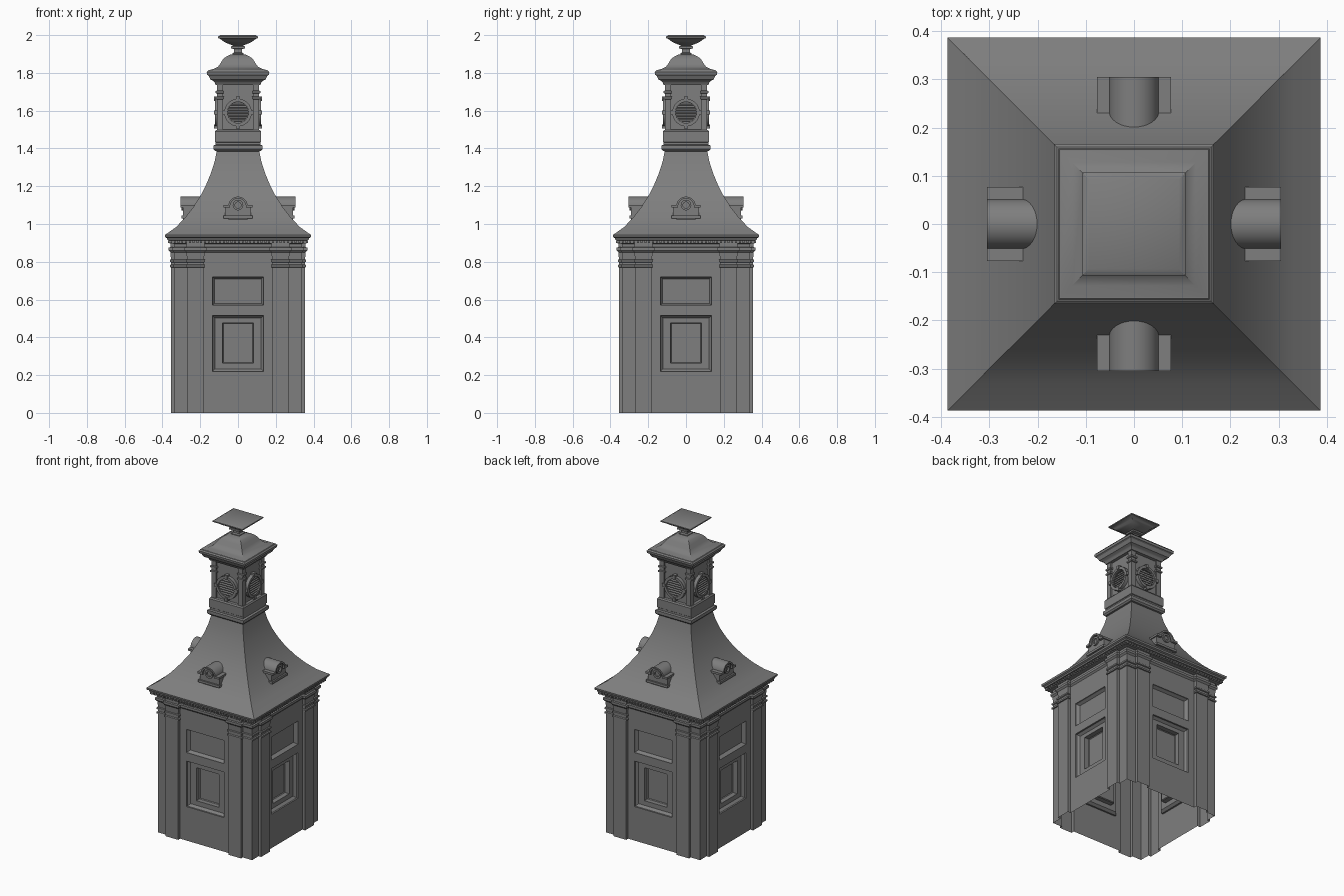
import bpy, bmesh, math
from mathutils import Matrix

if "Cube" in bpy.data.objects:
    bpy.data.objects.remove(bpy.data.objects["Cube"])

stone = bpy.data.materials.new("grey stone")
stone.diffuse_color = (0.21, 0.21, 0.21, 1)
stone.use_nodes = True
stone.node_tree.nodes["Principled BSDF"].inputs["Base Color"].default_value = stone.diffuse_color


# ---------- helpers: every part is a loft; coordinates are (x, outward distance, z) ----------
def loft(loops, caps=(True, True), closed=True, ring=False):
    n = len(loops[0])
    verts = [p for l in loops for p in l]
    faces = []
    m = len(loops)
    for k in range(m if ring else m - 1):
        k2 = (k + 1) % m
        for i in range(n if closed else n - 1):
            j = (i + 1) % n
            faces.append((k * n + i, k * n + j, k2 * n + j, k2 * n + i))
    if not ring and caps[0]:
        faces.append(tuple(range(n))[::-1])
    if not ring and caps[1]:
        faces.append(tuple(range((m - 1) * n, m * n)))
    return verts, faces


def build(name, pieces, four=True, angle=30):
    bm = bmesh.new()
    for verts, faces in pieces:
        for turn in range(4 if four else 1):
            rot = Matrix.Rotation(turn * math.pi / 2, 3, 'Z')
            vs = [bm.verts.new(rot @ bm_vec) for bm_vec in (Matrix.Diagonal((1, -1, 1)) @ vec(p) for p in verts)]
            for f in faces:
                bm.faces.new([vs[i] for i in f])
    bmesh.ops.remove_doubles(bm, verts=bm.verts, dist=0.0002)
    bmesh.ops.recalc_face_normals(bm, faces=bm.faces)
    me = bpy.data.meshes.new(name)
    bm.to_mesh(me)
    bm.free()
    me.materials.append(stone)
    ob = bpy.data.objects.new(name, me)
    bpy.context.collection.objects.link(ob)
    bpy.ops.object.select_all(action='DESELECT')
    ob.select_set(True)
    bpy.context.view_layer.objects.active = ob
    bpy.ops.object.shade_smooth_by_angle(angle=math.radians(angle))
    return ob


def vec(p):
    from mathutils import Vector
    return Vector(p)


def box(x0, x1, d0, d1, z0, z1):
    return loft([[(x0, d, z0), (x1, d, z0), (x1, d, z1), (x0, d, z1)] for d in (d0, d1)])


def square(profile, caps=(False, False)):
    return loft([[(-r, -r, z), (r, -r, z), (r, r, z), (-r, r, z)] for r, z in profile], caps)


def circle(r, d, zc, n=32, arc=2 * math.pi):
    m = n if arc > 6 else n + 1
    return [(r * math.cos(arc * i / n), d, zc + r * math.sin(arc * i / n)) for i in range(m)]


def ring(r0, r1, d0, d1, zc, n=32):
    return loft([circle(r0, d0, zc, n), circle(r0, d1, zc, n), circle(r1, d1, zc, n), circle(r1, d0, zc, n)], ring=True)


def recess(levels):
    return loft([[(-h, d, z0), (h, d, z0), (h, d, z1), (-h, d, z1)] for h, z0, z1, d in levels], (False, True))


# ---------- main body: stepped walls with pilasters, open at the bottom ----------
def plan(o, z):
    half = [(.337 + o, .337 + o), (.27 + o, .337 + o), (.27 + o, .355 + o), (.18 - o, .355 + o), (.18 - o, .335 + o)]
    return [(-x, d, z) for x, d in half], [(x, d, z) for x, d in reversed(half)]


shaft = [(0, 0), (0, .77), (.006, .772), (.006, .782), (0, .786), (0, .797), (.006, .8), (.006, .81), (0, .813), (.003, .85)]
crown = [(.003, .85), (.012, .86), (.012, .875), (.003, .878), (.003, .9)]
pieces = [loft([plan(o, z)[s] for o, z in shaft], (False, False), closed=False) for s in (0, 1)]
pieces.append(loft([plan(o, z)[0] + plan(o, z)[1] for o, z in crown], (False, False), closed=False))
xs, zs = (-.18, -.135, .135, .18), (0, .22, .515, .57, .72, .853)
for i in range(3):
    for j in range(5):
        if i != 1 or j not in (1, 3):
            q = [(xs[i], .335, zs[j]), (xs[i + 1], .335, zs[j]), (xs[i + 1], .335, zs[j + 1]), (xs[i], .335, zs[j + 1])]
            pieces.append((q, [(0, 1, 2, 3)]))
# recessed panel and stepped window
pieces.append(recess([(.135, .57, .72, .335), (.135, .57, .72, .325), (.125, .58, .71, .31)]))
pieces.append(recess([(.135, .22, .515, .335), (.135, .22, .515, .325), (.122, .233, .502, .31),
                      (.082, .263, .477, .31), (.082, .263, .477, .28), (.078, .267, .473, .275)]))
build("tower_body", pieces)

# ---------- eaves cornice with dentils ----------
build("eaves_cornice", [square([(.335, .895), (.362, .897), (.362, .912), (.374, .916), (.376, .925),
                                (.385, .93), (.387, .942), (.38, .944)])], four=False)
n = 36
build("eaves_dentils", [box(-.36 + .72 * i / n, -.36 + .72 * (i + .5) / n, .35, .37, .9, .913) for i in range(n + 1)])

# ---------- sweeping roof ----------
build("main_roof", [square([(.387, .942), (.33, .982), (.283, 1.03), (.24, 1.085), (.201, 1.145), (.17, 1.205),
                            (.143, 1.27), (.124, 1.33), (.112, 1.387)])], four=False)

# ---------- dormers ----------
zc = 1.093
arch = [circle(r, d, zc, 16, math.pi) for r, d in ((.042, .18), (.042, .305), (.052, .305), (.052, .18))]
pieces = [loft(arch, (False, False), closed=False),
          loft([circle(.043, d, zc, 16, math.pi) for d in (.18, .291)]),
          box(-.05, .05, .18, .29, 1.02, zc),
          ring(.016, .028, .285, .3, 1.1, 20),
          box(-.077, .077, .2, .3, 1.03, 1.045)]
for s in (-1, 1):
    a, b = sorted((s * .048, s * .07))
    pieces.append(box(a, b, .18, .29, 1.03, 1.09))
    a, b = sorted((s * .042, s * .077))
    pieces.append(box(a, b, .18, .305, 1.087, 1.1))
build("dormers", pieces)

# ---------- belfry ----------
build("belfry_core", [square([(.112, 1.385), (.122, 1.387), (.13, 1.396), (.13, 1.416), (.118, 1.42), (.118, 1.432),
                              (.122, 1.435), (.122, 1.49), (.116, 1.498), (.1, 1.5), (.1, 1.75)])], four=False)
post = [(0, 1.498), (0, 1.66), (.006, 1.663), (.006, 1.673), (0, 1.676), (0, 1.69), (.006, 1.693), (.006, 1.703),
        (0, 1.706), (0, 1.745)]
build("belfry_corner_posts", [loft([[(.08 - o, .08 - o, z), (.112 + o, .08 - o, z), (.112 + o, .112 + o, z),
                                     (.08 - o, .112 + o, z)] for o, z in post])])
pieces = [ring(.056, .073, .098, .122, 1.59)]
for i in range(7):                                   # louvre slats cut to the circle
    z = 1.59 + (i - 3) * .0145
    w = math.sqrt(.057 ** 2 - (z - 1.59) ** 2)
    pieces.append(loft([[(x, .1, z + .005), (x, .116, z - .006), (x, .116, z - .001), (x, .1, z + .008)]
                        for x in (-w, w)]))
for x, z in ((0, 1.663), (0, 1.517), (.073, 1.59), (-.073, 1.59)):   # key blocks
    pieces.append(box(x - .01, x + .01, .098, .126, z - .011, z + .011))
build("belfry_louvres", pieces)

# ---------- upper cornice, bell-shaped cap and finial ----------
build("belfry_cornice", [square([(.1, 1.735), (.118, 1.737), (.124, 1.75), (.13, 1.757), (.145, 1.764), (.15, 1.775),
                                 (.155, 1.785), (.164, 1.79), (.166, 1.805), (.155, 1.815)], (True, True))], four=False)
build("bell_cap", [square([(.16, 1.813), (.128, 1.821), (.106, 1.833), (.093, 1.85), (.081, 1.87), (.064, 1.886),
                           (.042, 1.896), (.022, 1.9)])], four=False)
build("finial", [square([(.03, 1.893), (.03, 1.903), (.02, 1.908), (.02, 1.926), (.037, 1.929), (.037, 1.94),
                         (.026, 1.945), (.045, 1.952), (.068, 1.961), (.085, 1.973), (.098, 1.982), (.107, 1.985),
                         (.107, 1.992), (.093, 2.0)], (True, True))], four=False)
